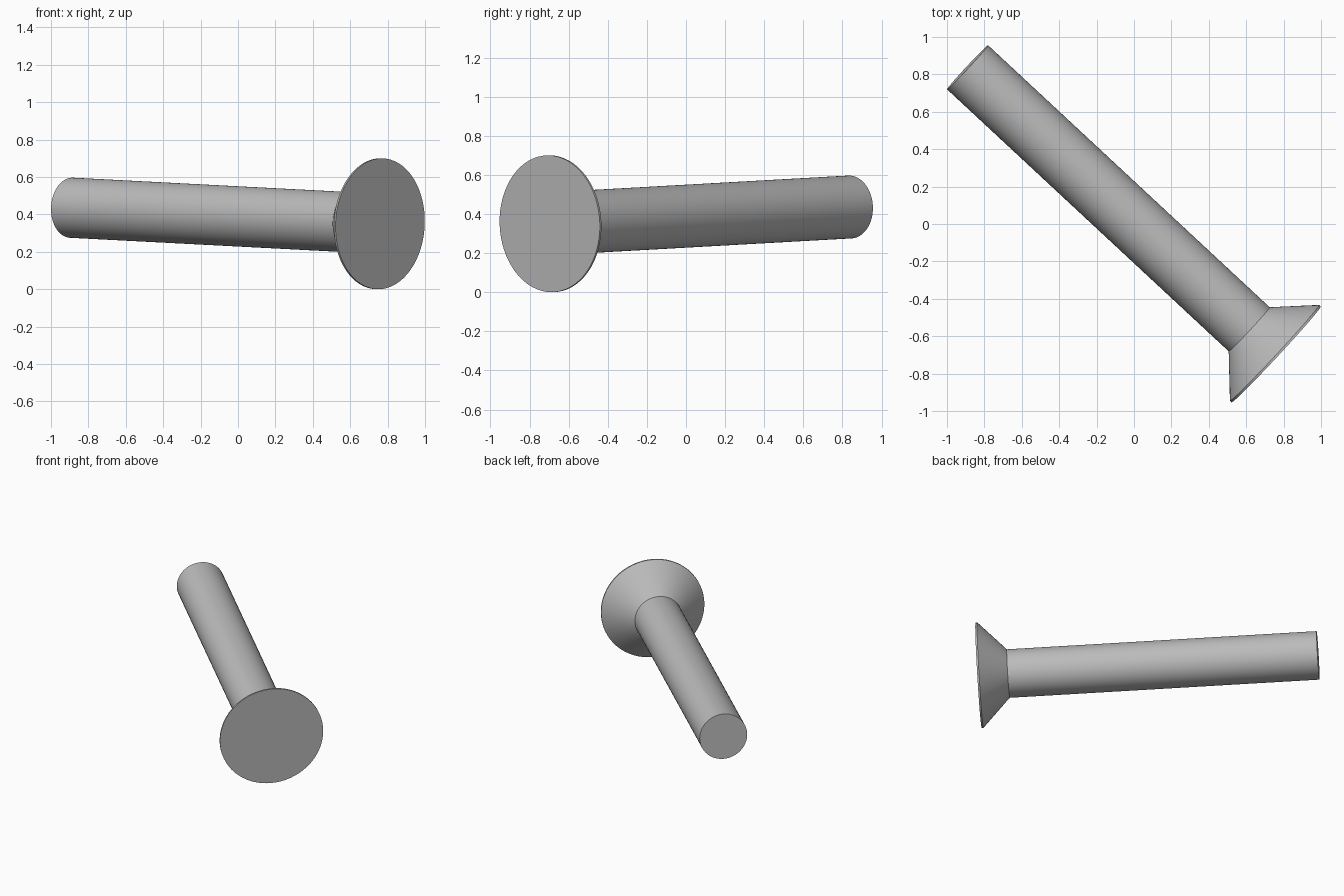
import bpy
import bmesh
import math
from mathutils import Vector

cube = bpy.data.objects.get("Cube")
if cube:
    bpy.data.objects.remove(cube, do_unlink=True)

steel = bpy.data.materials.new("grey steel")
steel.use_nodes = True
colour = (0.5, 0.5, 0.5, 1)
steel.diffuse_color = colour
steel.node_tree.nodes["Principled BSDF"].inputs["Base Color"].default_value = colour

# Bolt axis, from the shank tip to the middle of the flat head
tip = Vector((-0.89, 0.838, 0.436))
head = Vector((0.76, -0.697, 0.35))
length = (head - tip).length
SHANK_R, HEAD_R, RIM = 0.161, 0.35, 0.012
CONE = 0.197


def lathe(name, profile, segments=64):
    """Spin (radius, distance) points about the bolt axis."""
    bm = bmesh.new()
    verts = [bm.verts.new((r, 0, d)) for r, d in profile]
    edges = [bm.edges.new(pair) for pair in zip(verts, verts[1:])]
    bmesh.ops.spin(bm, geom=verts + edges, cent=(0, 0, 0), axis=(0, 0, 1),
                   angle=math.tau, steps=segments, use_merge=True)
    bmesh.ops.remove_doubles(bm, verts=bm.verts, dist=0.0001)
    bmesh.ops.recalc_face_normals(bm, faces=bm.faces)
    mesh = bpy.data.meshes.new(name)
    bm.to_mesh(mesh)
    bm.free()
    mesh.materials.append(steel)
    obj = bpy.data.objects.new(name, mesh)
    bpy.context.collection.objects.link(obj)
    obj.location = tip
    obj.rotation_euler = (head - tip).to_track_quat("Z", "Y").to_euler()
    bpy.ops.object.select_all(action="DESELECT")
    obj.select_set(True)
    bpy.context.view_layer.objects.active = obj
    bpy.ops.object.shade_smooth_by_angle(angle=math.radians(30))
    return obj


# Plain shank, countersunk cone and thin flat rim in one turned piece
lathe("countersunk_bolt", [
    (0, 0), (SHANK_R, 0),
    (SHANK_R, length - CONE),
    (HEAD_R, length - RIM),
    (HEAD_R, length), (0, length),
])
